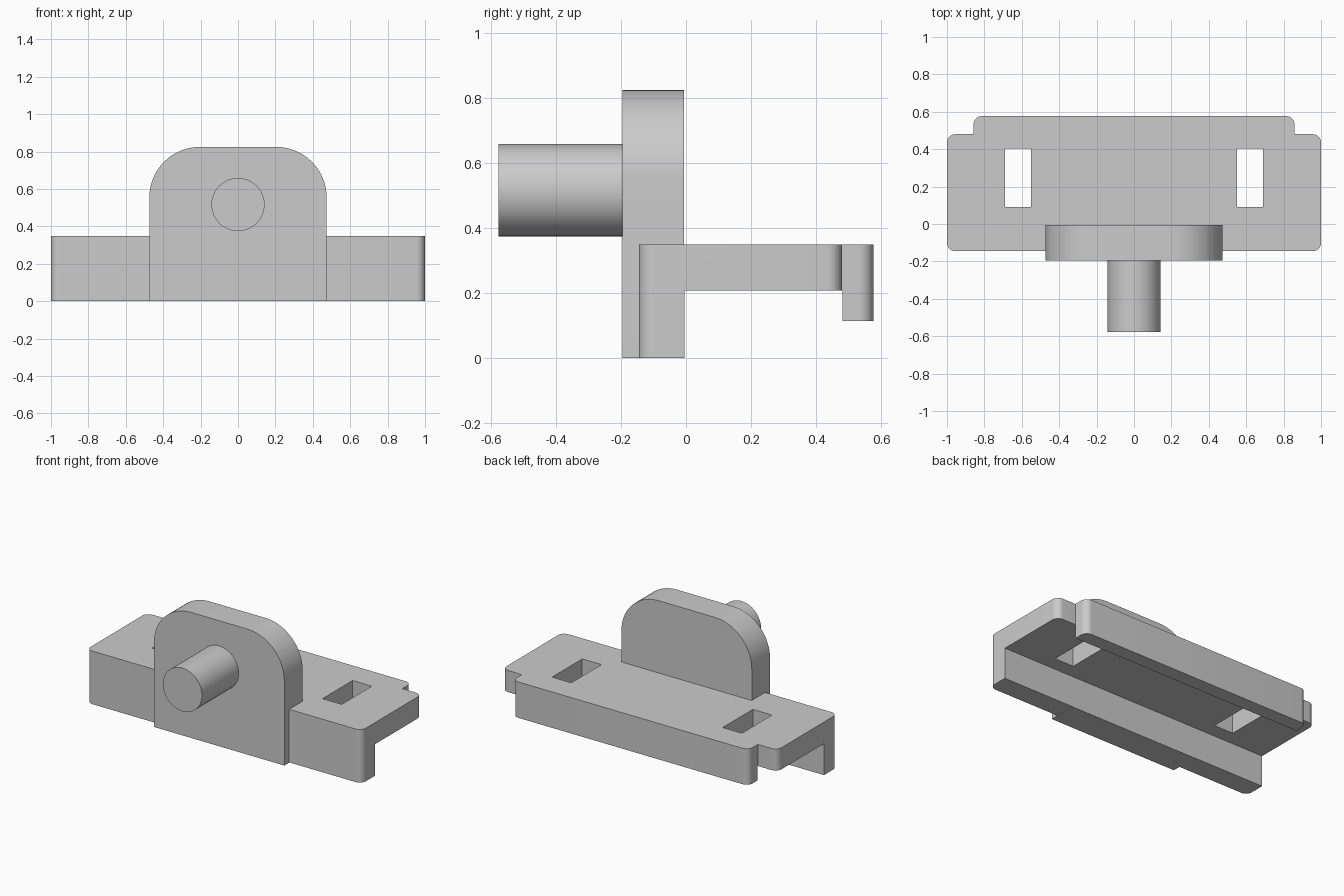
import bpy
import bmesh
from math import cos, sin, pi, radians
from mathutils import Vector

if "Cube" in bpy.data.objects:
    bpy.data.objects.remove(bpy.data.objects["Cube"], do_unlink=True)

# Single plain grey
grey = bpy.data.materials.new("plain_grey")
grey.use_nodes = True
colour = (0.6, 0.6, 0.6, 1)
grey.diffuse_color = colour
grey.node_tree.nodes["Principled BSDF"].inputs["Base Color"].default_value = colour


def rounded(corners, steps=10):
    """Outline from (x, y, radius) right-angle corners."""
    pts = []
    for i, (x, y, r) in enumerate(corners):
        p = Vector((x, y))
        if r == 0:
            pts.append(p)
            continue
        a = (Vector(corners[i - 1][:2]) - p).normalized()
        b = (Vector(corners[(i + 1) % len(corners)][:2]) - p).normalized()
        centre = p + r * (a + b)
        for s in range(steps + 1):
            t = s / steps * pi / 2
            pts.append(centre - r * (b * cos(t) + a * sin(t)))
    return pts


def extrude(name, outline, low, high, along_y=False):
    """Prism of an outline, along z or along y."""
    bm = bmesh.new()
    place = (lambda p, w: (p.x, w, p.y)) if along_y else (lambda p, w: (p.x, p.y, w))
    rings = [[bm.verts.new(place(p, w)) for p in outline] for w in (low, high)]
    for ring in rings:
        bm.faces.new(ring)
    n = len(outline)
    for i in range(n):
        j = (i + 1) % n
        bm.faces.new((rings[0][i], rings[0][j], rings[1][j], rings[1][i]))
    bmesh.ops.recalc_face_normals(bm, faces=bm.faces[:])
    mesh = bpy.data.meshes.new(name)
    bm.to_mesh(mesh)
    bm.free()
    mesh.materials.append(grey)
    obj = bpy.data.objects.new(name, mesh)
    bpy.context.collection.objects.link(obj)
    return obj


def activate(obj):
    bpy.ops.object.select_all(action="DESELECT")
    obj.select_set(True)
    bpy.context.view_layer.objects.active = obj


def cut_box(obj, x0, x1, y0, y1, z0, z1):
    box = [Vector(p) for p in ((x0, y0), (x1, y0), (x1, y1), (x0, y1))]
    cutter = extrude("cutter", box, z0, z1)
    cutter.hide_render = True
    mod = obj.modifiers.new("cut", "BOOLEAN")
    mod.operation = "DIFFERENCE"
    mod.solver = "EXACT"
    mod.object = cutter
    activate(obj)
    bpy.ops.object.modifier_apply(modifier=mod.name)
    bpy.data.objects.remove(cutter, do_unlink=True)


# Base bracket: notched outline, hollowed below to leave a front flange and rear lip
half = [(1, -0.145, 0.045), (1, 0.48, 0.045), (0.858, 0.48, 0), (0.858, 0.577, 0.045)]
bracket = extrude("base_bracket",
                  rounded(half + [(-x, y, r) for x, y, r in reversed(half)]), 0.001, 0.35)
cut_box(bracket, -1.2, 1.2, -0.005, 0.482, -0.2, 0.208)
cut_box(bracket, -1.2, 1.2, 0.4, 0.8, -0.3, 0.114)

# Slots through the deck
for side in (-1, 1):
    cut_box(bracket, side * 0.62 - 0.07, side * 0.62 + 0.07, 0.092, 0.405, 0.1, 0.5)

# Upright plate with rounded shoulders
upright = extrude("upright_plate",
                  rounded([(-0.474, 0, 0), (0.474, 0, 0),
                           (0.474, 0.825, 0.27), (-0.474, 0.825, 0.27)], 20),
                  -0.196, -0.006, along_y=True)

# Round pin on the front
circle = [Vector((0.142 * cos(a * pi / 32), 0.517 + 0.142 * sin(a * pi / 32)))
          for a in range(64)]
pin = extrude("front_pin", circle, -0.577, -0.18, along_y=True)

for part in (bracket, upright, pin):
    activate(part)
    bpy.ops.object.shade_smooth_by_angle(angle=radians(30))
